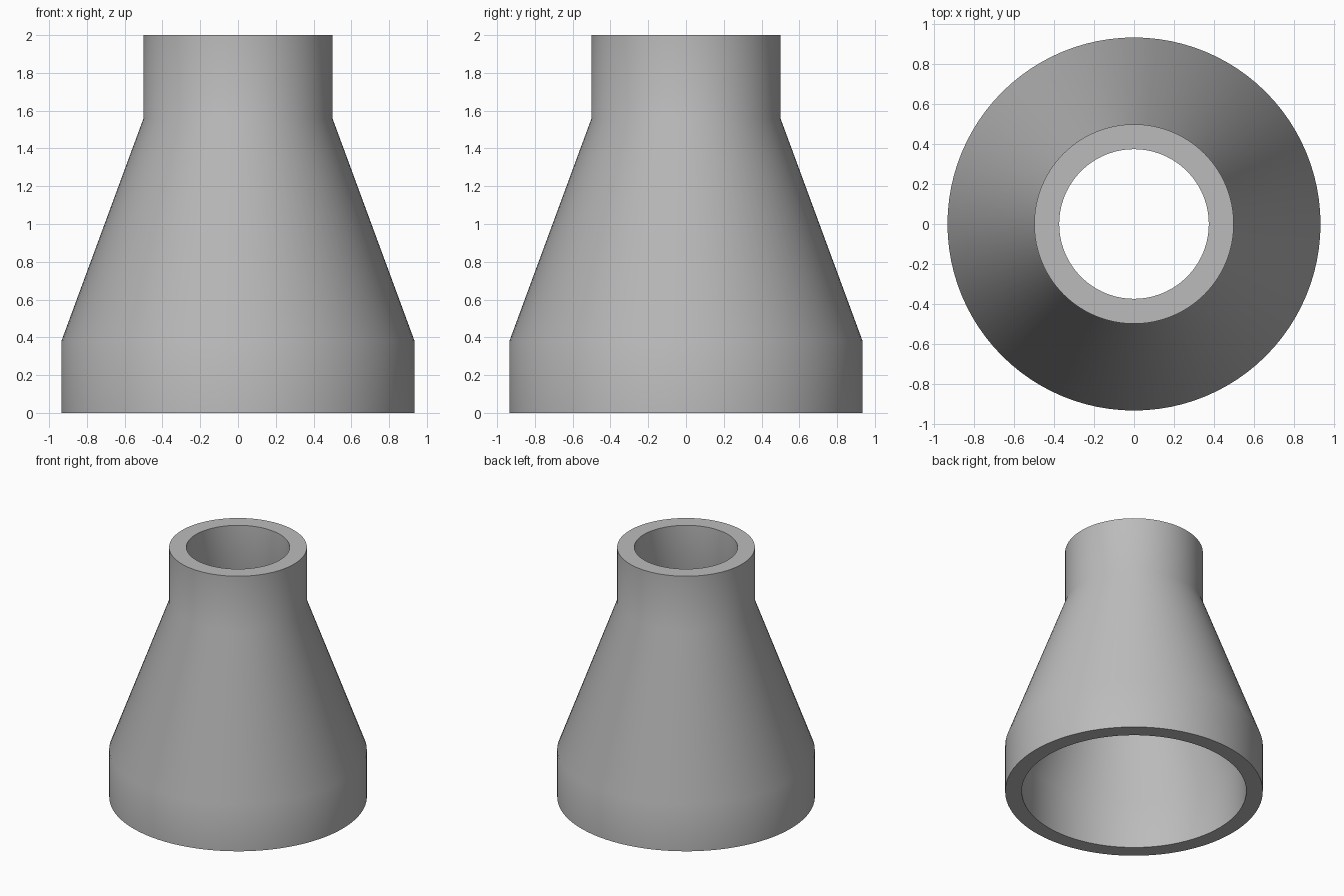
import bpy
import bmesh
import math

cube = bpy.data.objects.get("Cube")
if cube:
    bpy.data.objects.remove(cube, do_unlink=True)

# Plain grey material
grey = bpy.data.materials.new("plain grey")
grey.use_nodes = True
colour = (0.5, 0.5, 0.5, 1.0)
grey.diffuse_color = colour
grey.node_tree.nodes["Principled BSDF"].inputs["Base Color"].default_value = colour

# Closed wall section (radius, height): outside going up, bore going down
SEGMENTS = 96
wall = [(0.935, 0.0), (0.935, 0.38), (0.5, 1.56), (0.5, 2.0),
        (0.375, 2.0), (0.375, 1.56), (0.815, 0.38), (0.815, 0.0)]

# Revolve the section into a hollow reducer
bm = bmesh.new()
rings = []
for radius, height in wall:
    ring = []
    for i in range(SEGMENTS):
        a = math.tau * i / SEGMENTS
        ring.append(bm.verts.new((radius * math.cos(a), radius * math.sin(a), height)))
    rings.append(ring)
for k, lower in enumerate(rings):
    upper = rings[(k + 1) % len(rings)]
    for i in range(SEGMENTS):
        j = (i + 1) % SEGMENTS
        bm.faces.new((lower[i], lower[j], upper[j], upper[i]))
bmesh.ops.recalc_face_normals(bm, faces=bm.faces)

mesh = bpy.data.meshes.new("pipe_reducer")
bm.to_mesh(mesh)
bm.free()
mesh.materials.append(grey)
reducer = bpy.data.objects.new("pipe_reducer", mesh)
bpy.context.collection.objects.link(reducer)

# Smooth walls with crisp rims
bpy.ops.object.select_all(action="DESELECT")
reducer.select_set(True)
bpy.context.view_layer.objects.active = reducer
bpy.ops.object.shade_smooth_by_angle(angle=math.radians(30))
